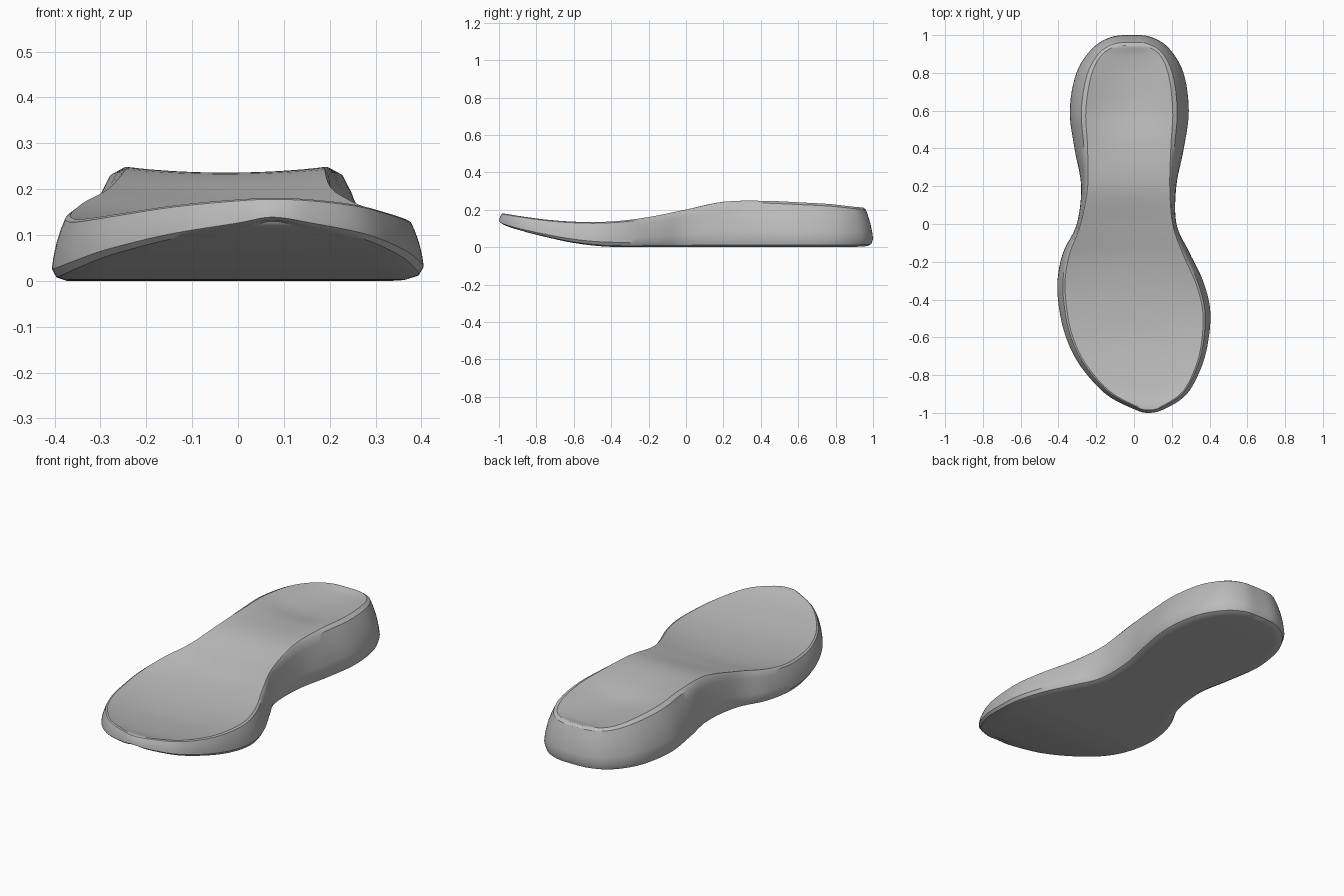
import bpy
import bmesh
from mathutils import Vector

default_cube = bpy.data.objects.get("Cube")
if default_cube:
    bpy.data.objects.remove(default_cube, do_unlink=True)

SAMPLES_PER_SPAN = 6
COLUMNS = 16

# Stations from toe to heel:
# y, inner x, outer x, rim inset, rim height, underside height, dish depth
TOE = (-1, .075, .075, .02, .18, .13, 0)
HEEL = (1, -.01, -.01, .055, .213, .005, 0)
STATIONS = [
    (-.98, .0, .16, .02, .178, .115, 0),
    (-.9, -.15, .28, .025, .165, .088, .01),
    (-.75, -.285, .36, .03, .146, .052, .015),
    (-.6, -.36, .396, .035, .136, .022, .02),
    (-.45, -.396, .403, .04, .135, .005, .02),
    (-.3, -.405, .365, .04, .145, 0, .02),
    (-.15, -.375, .293, .035, .167, 0, .02),
    (0, -.303, .225, .02, .2, 0, .015),
    (.2, -.28, .224, .035, .243, 0, .01),
    (.4, -.315, .264, .07, .248, 0, .02),
    (.6, -.34, .29, .085, .24, 0, .04),
    (.8, -.305, .262, .08, .23, 0, .035),
    (.93, -.22, .185, .06, .217, .002, .015),
    (.99, -.12, .09, .055, .213, .005, 0),
]


def outline_point(station, side):
    return Vector((station[side], station[0]) + station[3:])


def smooth_loop(points):
    """Closed Catmull-Rom curve through points that also carry heights."""
    result = []
    count = len(points)
    for i in range(count):
        a, b, c, d = (points[(i + k) % count] for k in (-1, 0, 1, 2))
        for step in range(SAMPLES_PER_SPAN):
            t = step / SAMPLES_PER_SPAN
            result.append(b + (c - a) * (t / 2)
                          + (a * 2 - b * 5 + c * 4 - d) * (t * t / 2)
                          + (b * 3 - a - c * 3 + d) * (t ** 3 / 2))
    return result


# Outline runs toe, left side, heel, right side
controls = [outline_point(TOE, 1)]
controls += [outline_point(s, 2) for s in STATIONS]
controls += [outline_point(HEEL, 1)]
controls += [outline_point(s, 1) for s in reversed(STATIONS)]
outline = smooth_loop(controls)
count = len(outline)
half = count // 2

bm = bmesh.new()


def make_ring(rim_share, extra_inset, height_share):
    """Ring moved inward from the outline at a share of the wall height."""
    ring = []
    for i, point in enumerate(outline):
        ahead, behind = outline[(i + 1) % count], outline[i - 1]
        inward = Vector((behind.y - ahead.y, ahead.x - behind.x)).normalized()
        inset, top, bottom = point[2], point[3], max(point[4], 0)
        place = point.xy + inward * (inset * rim_share + extra_inset)
        height = bottom + (top - bottom) * height_share
        ring.append(bm.verts.new((place.x, place.y, height)))
    return ring


def fill_ring(ring, dished, flip):
    """Fill across from one side to the other, sinking the middle."""
    rows = [[ring[0]] * (COLUMNS + 1)]
    for i in range(1, half):
        left, right = ring[i], ring[count - i]
        row = [left]
        for column in range(1, COLUMNS):
            u = column / COLUMNS
            place = left.co.lerp(right.co, u)
            if dished:
                place.z -= max(outline[i][5], 0) * (1 - (2 * u - 1) ** 2)
            row.append(bm.verts.new(place))
        rows.append(row + [right])
    rows.append([ring[half]] * (COLUMNS + 1))
    for lower, upper in zip(rows, rows[1:]):
        for k in range(COLUMNS):
            corners = [lower[k], upper[k], upper[k + 1], lower[k + 1]]
            corners = list(dict.fromkeys(corners))
            bm.faces.new(corners[::-1] if flip else corners)


# Side wall: rounded lower edge, bulge, inward lean and rim bevel
wall = [
    (0, .032, 0),
    (0, .01, .05),
    (0, 0, .18),
    (.08, 0, .36),
    (.25, 0, .58),
    (.5, 0, .8),
    (.72, 0, .95),
    (1, 0, 1),
]
rings = [make_ring(*level) for level in wall]
for lower, upper in zip(rings, rings[1:]):
    for i in range(count):
        j = (i + 1) % count
        bm.faces.new((lower[i], lower[j], upper[j], upper[i]))

# Dished footbed and flat underside
fill_ring(rings[-1], True, False)
fill_ring(rings[0], False, True)

bmesh.ops.recalc_face_normals(bm, faces=bm.faces)
mesh = bpy.data.meshes.new("shoe_sole")
bm.to_mesh(mesh)
bm.free()

sole = bpy.data.objects.new("shoe_sole", mesh)
bpy.context.collection.objects.link(sole)

# Plain grey material
grey = bpy.data.materials.new("plain_grey")
grey.use_nodes = True
colour = (.5, .5, .5, 1)
grey.diffuse_color = colour
grey.node_tree.nodes["Principled BSDF"].inputs["Base Color"].default_value = colour
mesh.materials.append(grey)

bpy.context.view_layer.objects.active = sole
sole.select_set(True)
bpy.ops.object.shade_smooth_by_angle(angle=.6)
